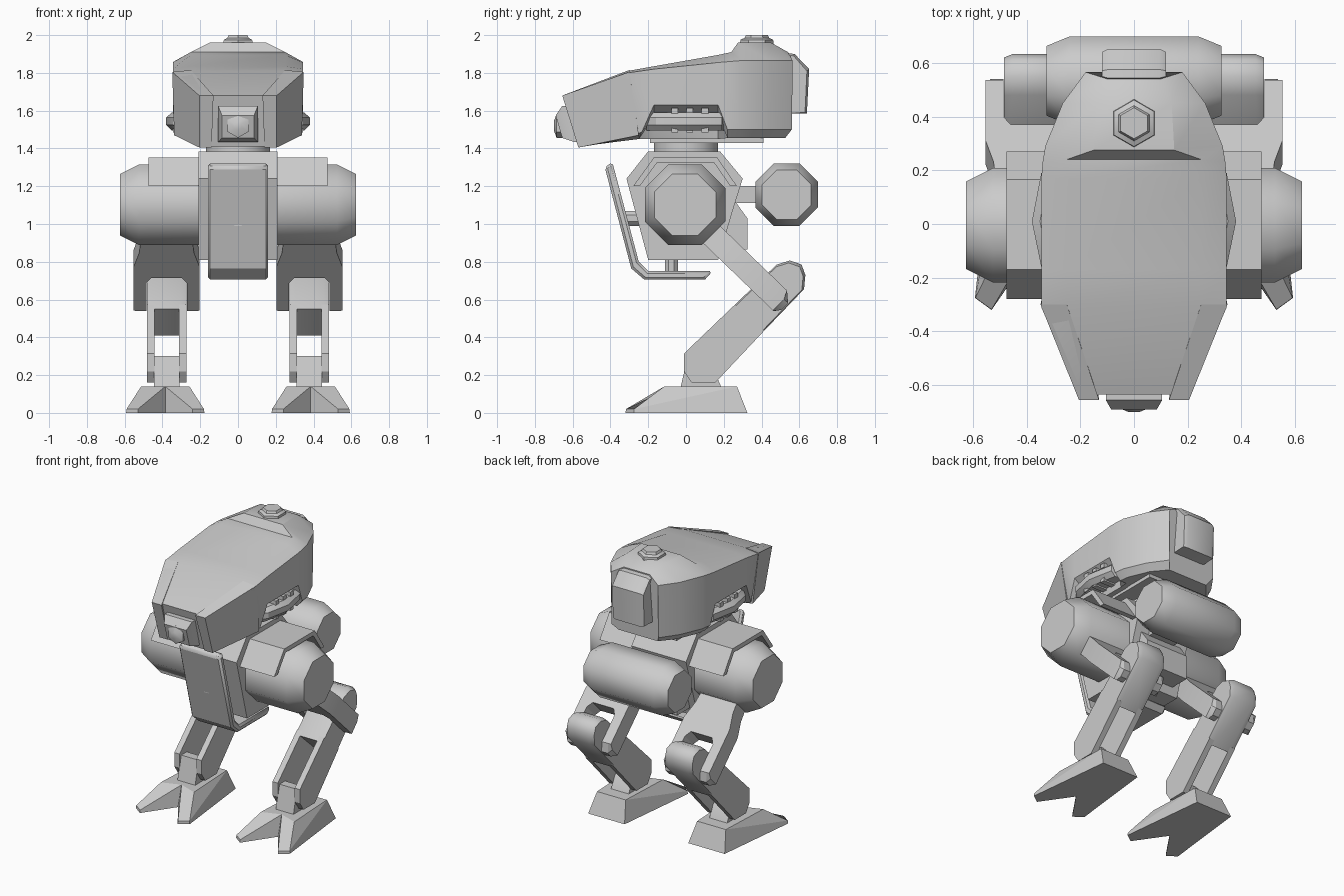
import bpy, bmesh, math

grey = bpy.data.materials.new("plain_grey")
grey.diffuse_color = (0.6, 0.6, 0.6, 1)


def make(name, verts, faces, mirror=False, angle=30, bevel=0):
    bm = bmesh.new()
    vs = [bm.verts.new(v) for v in verts]
    for f in faces:
        bm.faces.new([vs[i] for i in f])
    bmesh.ops.recalc_face_normals(bm, faces=bm.faces)
    me = bpy.data.meshes.new(name)
    bm.to_mesh(me)
    bm.free()
    ob = bpy.data.objects.new(name, me)
    bpy.context.collection.objects.link(ob)
    me.materials.append(grey)
    bpy.ops.object.select_all(action='DESELECT')
    ob.select_set(True)
    bpy.context.view_layer.objects.active = ob
    bpy.ops.object.shade_smooth_by_angle(angle=math.radians(angle))
    if bevel:
        b = ob.modifiers.new("bevel", 'BEVEL')
        b.width, b.segments, b.limit_method = bevel, 1, 'ANGLE'
        b.angle_limit = math.radians(60)
    if mirror:
        ob.modifiers.new("mirror", 'MIRROR')
    return ob


def loft(name, rings, **kw):
    n = len(rings[0])
    verts = [p for r in rings for p in r]
    faces = [list(range(n)), [len(verts) - n + i for i in range(n)]]
    for k in range(len(rings) - 1):
        a = k * n
        faces += [[a + i, a + (i + 1) % n, a + n + (i + 1) % n, a + n + i] for i in range(n)]
    return make(name, verts, faces, **kw)


def slab(name, pts, x0, x1, **kw):
    """Side profile of (y, z) points extruded along x."""
    return loft(name, [[(x, y, z) for y, z in pts] for x in (x0, x1)], **kw)


def turned(name, axis, centre, stations, sides=8, turn=0.5, **kw):
    """Rings of (position, flat-to-centre radius) along an axis."""
    rings = []
    for pos, r in stations:
        r /= math.cos(math.pi / sides)
        ring = []
        for k in range(sides):
            t = (k + turn) * math.tau / sides
            a, b = r * math.cos(t), r * math.sin(t)
            off = {'x': (pos, a, b), 'y': (a, pos, b), 'z': (a, b, pos)}[axis]
            ring.append(tuple(c + o for c, o in zip(centre, off)))
        rings.append(ring)
    return loft(name, rings, **kw)


# head shell: half sections from top edge to underside, mirrored into rings
sections = [
    [(.13, -.635, 1.68), (.20, -.65, 1.68), (.17, -.565, 1.41), (.14, -.565, 1.41), (.10, -.565, 1.41)],
    [(.25, -.31, 1.81), (.345, -.31, 1.80), (.335, -.235, 1.485), (.25, -.25, 1.45), (.20, -.25, 1.45)],
    [(.25, -.17, 1.835), (.345, -.17, 1.82), (.345, -.17, 1.63), (.27, -.17, 1.57), (.25, -.17, 1.45)],
    [(.25, .17, 1.895), (.345, .17, 1.855), (.345, .17, 1.63), (.27, .17, 1.57), (.25, .17, 1.45)],
    [(.25, .24, 1.91), (.34, .23, 1.86), (.34, .22, 1.50), (.30, .22, 1.455), (.25, .22, 1.455)],
    [(.15, .275, 1.96), (.33, .29, 1.865), (.33, .29, 1.50), (.29, .29, 1.455), (.24, .29, 1.455)],
    [(.14, .45, 1.96), (.265, .45, 1.865), (.265, .44, 1.50), (.23, .43, 1.455), (.18, .43, 1.455)],
    [(.10, .54, 1.91), (.18, .565, 1.865), (.18, .56, 1.50), (.15, .525, 1.455), (.10, .525, 1.455)],
]
loft("head_shell", [s + [(-x, y, z) for x, y, z in reversed(s)] for s in sections])

# raised cheek blades at the front of the head
make("cheek_blade",
     [(.13, -.655, 1.68), (.205, -.655, 1.68), (.205, -.57, 1.405), (.14, -.57, 1.405),
      (.25, -.30, 1.815), (.348, -.30, 1.805), (.338, -.25, 1.47), (.27, -.25, 1.46)],
     [(0, 1, 2, 3), (4, 5, 6, 7), (0, 1, 5, 4), (1, 2, 6, 5), (2, 3, 7, 6), (3, 0, 4, 7)], mirror=True)

# nose sensor housing and lens
loft("nose_housing", [
    [(-.105, -.56, 1.625), (.105, -.56, 1.625), (.105, -.53, 1.435), (-.105, -.53, 1.435)],
    [(-.105, -.655, 1.625), (.105, -.655, 1.625), (.105, -.595, 1.435), (-.105, -.595, 1.435)],
    [(-.085, -.69, 1.575), (.085, -.69, 1.575), (.085, -.655, 1.455), (-.085, -.655, 1.455)]])
turned("nose_lens", 'y', (0, -.64, 1.52), [(0, .055), (-.045, .055), (-.06, .02)], sides=6)

# roof beacon and rear pack
turned("roof_beacon", 'z', (0, .375, 0), [(1.95, .078), (1.975, .075), (1.985, .057), (2.0, .05)], sides=6)
loft("rear_pack", [[(x, y, z) for y, z in p] for x, p in (
    (-.12, [(.5, 1.90), (.57, 1.89), (.64, 1.81), (.63, 1.59), (.5, 1.585)]),
    (-.095, [(.5, 1.91), (.575, 1.90), (.652, 1.82), (.64, 1.585), (.5, 1.585)]),
    (.095, [(.5, 1.91), (.575, 1.90), (.652, 1.82), (.64, 1.585), (.5, 1.585)]),
    (.12, [(.5, 1.90), (.57, 1.89), (.64, 1.81), (.63, 1.59), (.5, 1.585)]))])

# side vents under the head: pointed pod with small ribs above and below
pod = [(.22, -.21), (.30, -.21), (.345, -.16), (.38, .01), (.345, .19), (.30, .2), (.22, .2)]
loft("vent_pod", [[(x - d, y, z) for x, y in pod]
                  for z, d in ((1.495, .03), (1.525, 0), (1.565, 0), (1.59, .03))], mirror=True)
for i, y in enumerate((-.06, .02, .1)):
    for z in (1.60, 1.50):
        slab(f"vent_rib_{i}", [(y - .018, z - .015), (y + .018, z - .015), (y + .018, z + .015),
                               (y - .018, z + .015)], .25, .345, mirror=True)

# neck
slab("neck_plate", [(-.19, 1.43), (.41, 1.43), (.41, 1.46), (-.19, 1.46)], -.215, .215)
turned("neck", 'z', (0, 0, 0), [(1.36, .17), (1.44, .17)], sides=16)

# torso and lower back block
slab("torso", [(-.2, .81), (-.315, 1.24), (-.2, 1.385), (.18, 1.385), (.3, 1.24), (.25, 1.08), (.17, .81)],
     -.21, .21)
slab("lower_back", [(.1, 1.2), (.21, 1.19), (.325, 1.03), (.325, .865), (.1, .865)], -.16, .16)

# front shield with its mounts
slab("front_shield", [(-.43, 1.30), (-.39, 1.328), (-.25, .80), (-.2, .75), (.14, .75), (.10, .705),
                      (-.22, .705), (-.29, .765)], -.16, .16, bevel=.013)
turned("shield_mount_upper", 'y', (0, 0, 1.03), [(-.35, .04), (-.2, .04)])
turned("shield_mount_lower", 'z', (0, -.077, 0), [(.74, .035), (.83, .035)])

# hip drum, shoulder covers
turned("hip_drum", 'x', (0, -.005, 1.102),
       [(-.625, .163), (-.525, .213), (.525, .213), (.625, .163)], angle=50)
slab("shoulder_cover", [(-.28, 1.2), (-.17, 1.352), (.165, 1.352), (.27, 1.2), (.235, 1.2), (.15, 1.322),
                        (-.155, 1.322), (-.245, 1.2)], .19, .475, mirror=True)

# rear tank
turned("rear_tank", 'x', (0, .533, 1.155), [(-.325, .13), (-.24, .165), (.24, .165), (.325, .13)], angle=50)
slab("tank_mount", [(.2, 1.11), (.42, 1.11), (.42, 1.20), (.2, 1.20)], -.1, .1)

# thigh: forked plate drawn across x and along the leg, then thickened
LEG = .378
d, n = (.72, -.694), (.694, .72)
fork = [(.125, -.16), (.145, .06), (.175, .17), (.175, .50), (.155, .53), (.107, .53), (.107, .29), (.08, .25)]
fork = fork + [(-x, u) for x, u in reversed(fork)]


def fork_ring(side, trim):
    ring = []
    for x, u in fork:
        u = min(u, .53 - trim)
        ring.append((LEG + x, .145 + u * d[0] + side * n[0], .935 + u * d[1] + side * n[1]))
    return ring


loft("thigh_fork", [fork_ring(s, t) for s, t in ((-.064, .025), (-.03, 0), (.02, 0), (.064, .05))],
     mirror=True)

# lower leg: rounded knee block and two rails
knee = [(.235, .55), (.39, .41), (.625, .655), (.632, .73), (.612, .785), (.55, .807), (.48, .785)]
loft("knee_block", [[(LEG + x, .46 + (y - .46) * s, .62 + (z - .62) * s) for y, z in knee]
                    for x, s in ((-.105, .93), (-.075, 1), (.075, 1), (.105, .93))], mirror=True, angle=50)
rail = [(.26, .574), (.415, .436), (.155, .16), (.03, .16), (-.01, .22), (-.01, .315)]
for label, a, b in (("inner", -.105, -.065), ("outer", .065, .105)):
    slab(f"shin_rail_{label}", rail, LEG + a, LEG + b, mirror=True)

# ankle and two-toed foot
slab("ankle", [(-.03, .13), (.01, .30), (.07, .30), (.15, .22), (.19, .13)], LEG - .068, LEG + .068, mirror=True)
F = .385
base = [(.14, .325, 0), (-.14, .325, 0), (-.207, -.275, 0), (-.145, -.32, 0), (0, -.11, 0),
        (.145, -.32, 0), (.207, -.275, 0)]
upper = [(.11, .27, .14), (-.11, .27, .14), (-.205, -.275, .02), (-.145, -.318, .02), (0, -.07, .14),
         (.145, -.318, .02), (.205, -.275, .02), (-.128, -.115, .14), (.128, -.115, .14)]
faces = [list(range(7))] + [[i, (i + 1) % 7, 7 + (i + 1) % 7, 7 + i] for i in range(7)]
faces += [(7, 8, 14, 11, 15), (8, 9, 14), (14, 9, 10, 11), (11, 12, 13, 15), (15, 13, 7)]
make("foot", [(F + x, y, z) for x, y, z in base + upper], faces, mirror=True, angle=15)
